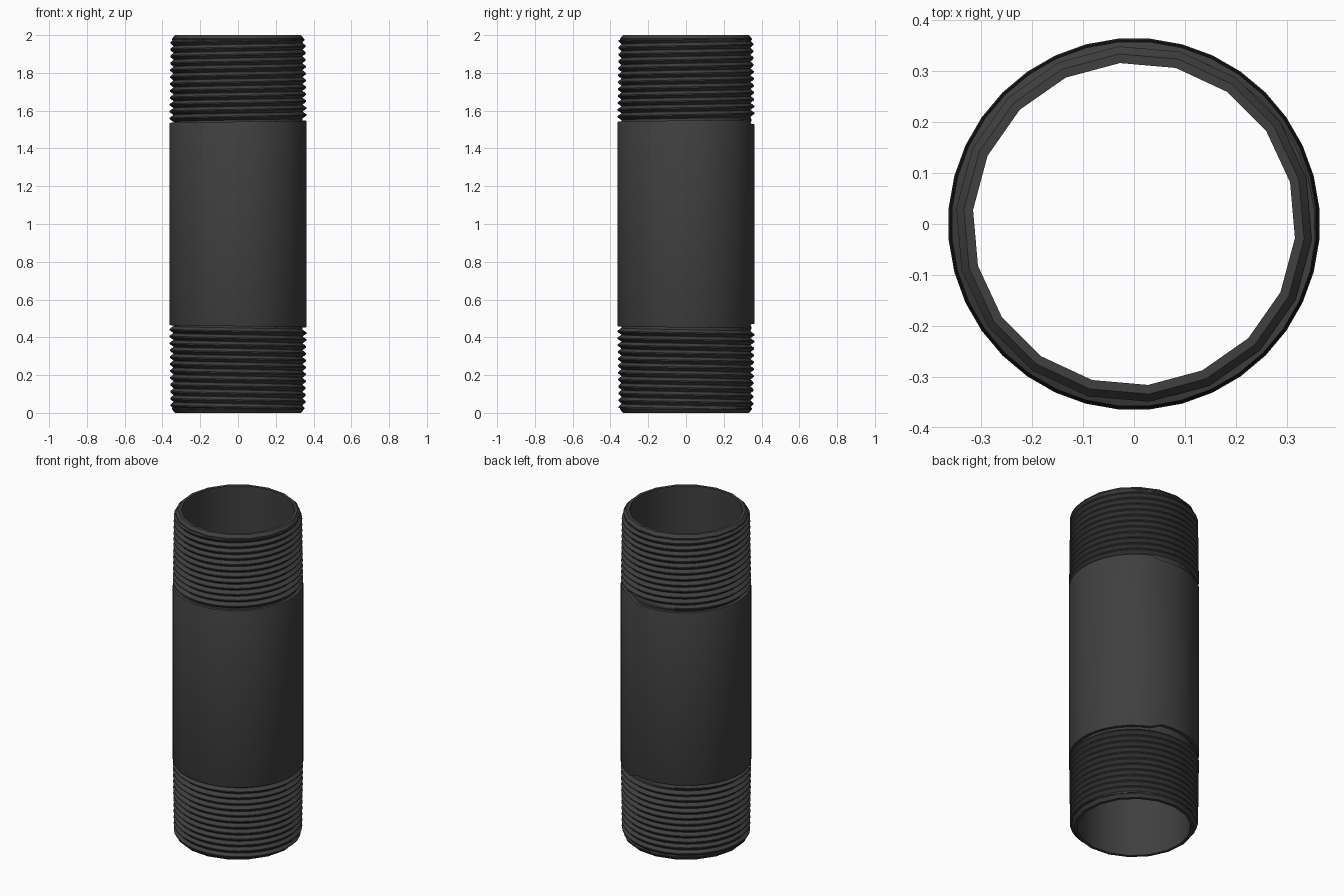
import bpy, bmesh, math

if "Cube" in bpy.data.objects:
    bpy.data.objects.remove(bpy.data.objects["Cube"])

H = 2.0                       # overall length
START = math.radians(75)      # angle where the threads run out
mat = bpy.data.materials.new("dark_steel")
mat.diffuse_color = (0.05, 0.05, 0.05, 1)
mat.use_nodes = True
mat.node_tree.nodes["Principled BSDF"].inputs["Base Color"].default_value = mat.diffuse_color


def finish(name, bm, angle):
    bmesh.ops.recalc_face_normals(bm, faces=bm.faces)
    me = bpy.data.meshes.new(name)
    bm.to_mesh(me)
    bm.free()
    ob = bpy.data.objects.new(name, me)
    bpy.context.collection.objects.link(ob)
    me.materials.append(mat)
    bpy.ops.object.select_all(action='DESELECT')
    ob.select_set(True)
    bpy.context.view_layer.objects.active = ob
    bpy.ops.object.shade_smooth_by_angle(angle=math.radians(angle))
    return ob


def skin(bm, rows, closed):
    """Bridge neighbouring rows of points with quads."""
    vs = [[bm.verts.new(p) for p in row] for row in rows]
    n = len(vs)
    for i in range(n if closed else n - 1):
        a, b = vs[i], vs[(i + 1) % n]
        for j in range(len(a) - 1):
            bm.faces.new((a[j], a[j + 1], b[j + 1], b[j]))


def polar(r, a, z):
    return (r * math.cos(a), r * math.sin(a), z)


def lathe(name, profile, sides, offset, angle):
    """Revolve (radius, z) points; z may be a function of the turn fraction."""
    bm = bmesh.new()
    rows = []
    for k in range(sides):
        a = offset + math.tau * k / sides
        rows.append([polar(r, a, z(k / sides) if callable(z) else z) for r, z in profile])
    skin(bm, rows, True)
    return finish(name, bm, angle)


def thread(name, flip):
    """Helical V ridge that fades out at both ends."""
    pitch, seg, turns = 0.0365, 36, 12
    z0 = 1.53
    bm = bmesh.new()
    rows = []
    total = seg * turns
    for k in range(total + 1):
        t = k / total
        a = START + math.tau * k / seg
        z = z0 + pitch * k / seg
        fade = min(1, k / 9, (total - k) / 9)
        root = 0.344
        crest = root + (0.020 - 0.006 * t) * fade
        pts = [(root - 0.002, z), (crest, z + pitch * 0.42),
               (crest, z + pitch * 0.58), (root - 0.002, z + pitch)]
        rows.append([polar(r, a, min(h, 1.978) if not flip else H - min(h, 1.978))
                     for r, h in pts])
    skin(bm, rows, False)
    return finish(name, bm, 25)


# Bore, end faces and chamfers (18-sided)
lathe("bore_and_rims",
      [(0.341, 0.035), (0.350, 0.024), (0.350, 0.018), (0.335, 0.0), (0.317, 0.0),
       (0.317, H), (0.335, H), (0.350, H - 0.018), (0.350, H - 0.024), (0.341, H - 0.035)],
      18, math.radians(15), 30)

# Outer wall: thread roots at each end, plain barrel with slanted shoulders between
low = lambda f: 0.472 - 0.025 * f
high = lambda f: 1.528 + 0.025 * f
lathe("barrel",
      [(0.343, 0.025), (0.343, low), (0.362, low), (0.365, lambda f: low(f) + 0.008),
       (0.365, lambda f: high(f) - 0.008), (0.362, high), (0.343, high), (0.343, H - 0.025)],
      36, START, 30)

# Threads, mirrored top and bottom
thread("upper_thread", False)
thread("lower_thread", True)
